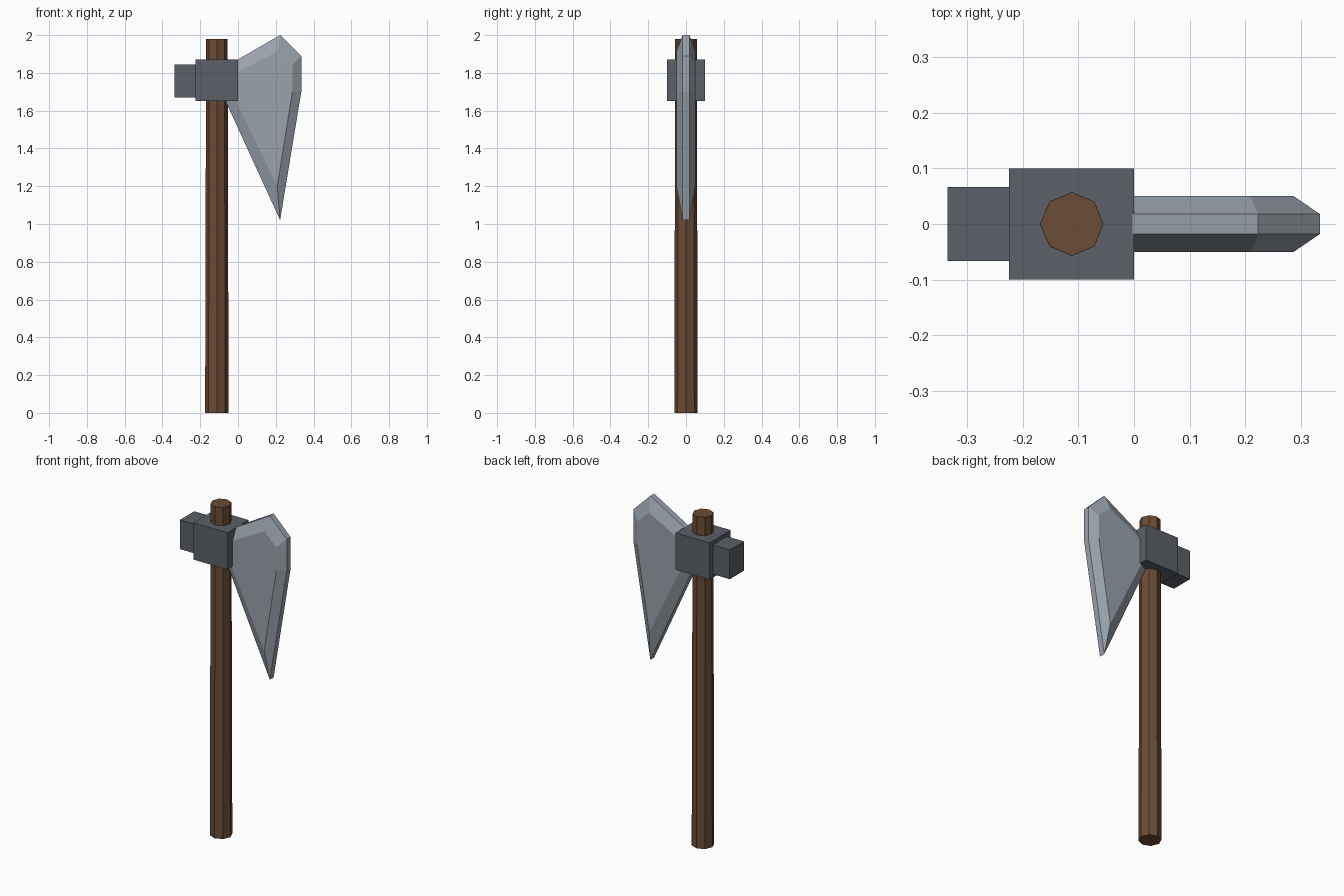
import bpy, bmesh, math
from mathutils import Matrix

cube = bpy.data.objects.get("Cube")
if cube:
    bpy.data.objects.remove(cube, do_unlink=True)


def material(name, rgb):
    mat = bpy.data.materials.new(name)
    mat.use_nodes = True
    color = (*rgb, 1)
    mat.diffuse_color = color
    mat.node_tree.nodes["Principled BSDF"].inputs["Base Color"].default_value = color
    return mat


def finish(name, bm, mat):
    bmesh.ops.recalc_face_normals(bm, faces=bm.faces[:])
    mesh = bpy.data.meshes.new(name)
    bm.to_mesh(mesh)
    bm.free()
    mesh.materials.append(mat)
    obj = bpy.data.objects.new(name, mesh)
    bpy.context.collection.objects.link(obj)


def box(name, x0, x1, half_depth, z0, z1, mat):
    bm = bmesh.new()
    size = Matrix.Diagonal((x1 - x0, 2 * half_depth, z1 - z0, 1))
    place = Matrix.Translation(((x0 + x1) / 2, 0, (z0 + z1) / 2))
    bmesh.ops.create_cube(bm, size=1, matrix=place @ size)
    finish(name, bm, mat)


wood = material("brown wood", (0.147, 0.072, 0.036))
iron = material("dark iron", (0.105, 0.118, 0.138))
steel = material("pale steel", (0.32, 0.36, 0.41))

# Tapered eight-sided handle
bm = bmesh.new()
bmesh.ops.create_cone(bm, cap_ends=True, segments=8, radius1=0.062, radius2=0.057,
                      depth=1.98, matrix=Matrix.Translation((-0.112, 0, 0.99)))
finish("handle", bm, wood)

# Iron socket and hammer poll
box("socket", -0.225, 0, 0.1, 1.65, 1.87, iron)
box("poll", -0.336, -0.22, 0.067, 1.67, 1.845, iron)

# Blade: thin rim outline bevelled up to a thicker inner outline
rim = [(-0.02, 1.86), (0.223, 2.0), (0.335, 1.89), (0.335, 1.7), (0.223, 1.02), (-0.07, 1.66)]
inner = [(-0.01, 1.8), (0.21, 1.915), (0.288, 1.84), (0.288, 1.7), (0.208, 1.2), (-0.01, 1.65)]
bm = bmesh.new()
layers = [(inner, -0.05), (rim, -0.018), (rim, 0.018), (inner, 0.05)]
loops = [[bm.verts.new((x, y, z)) for x, z in outline] for outline, y in layers]
for a, b in zip(loops, loops[1:]):
    for i in range(len(a)):
        j = (i + 1) % len(a)
        bm.faces.new((a[i], a[j], b[j], b[i]))
bm.faces.new(loops[0])
bm.faces.new(loops[-1])
finish("blade", bm, steel)
